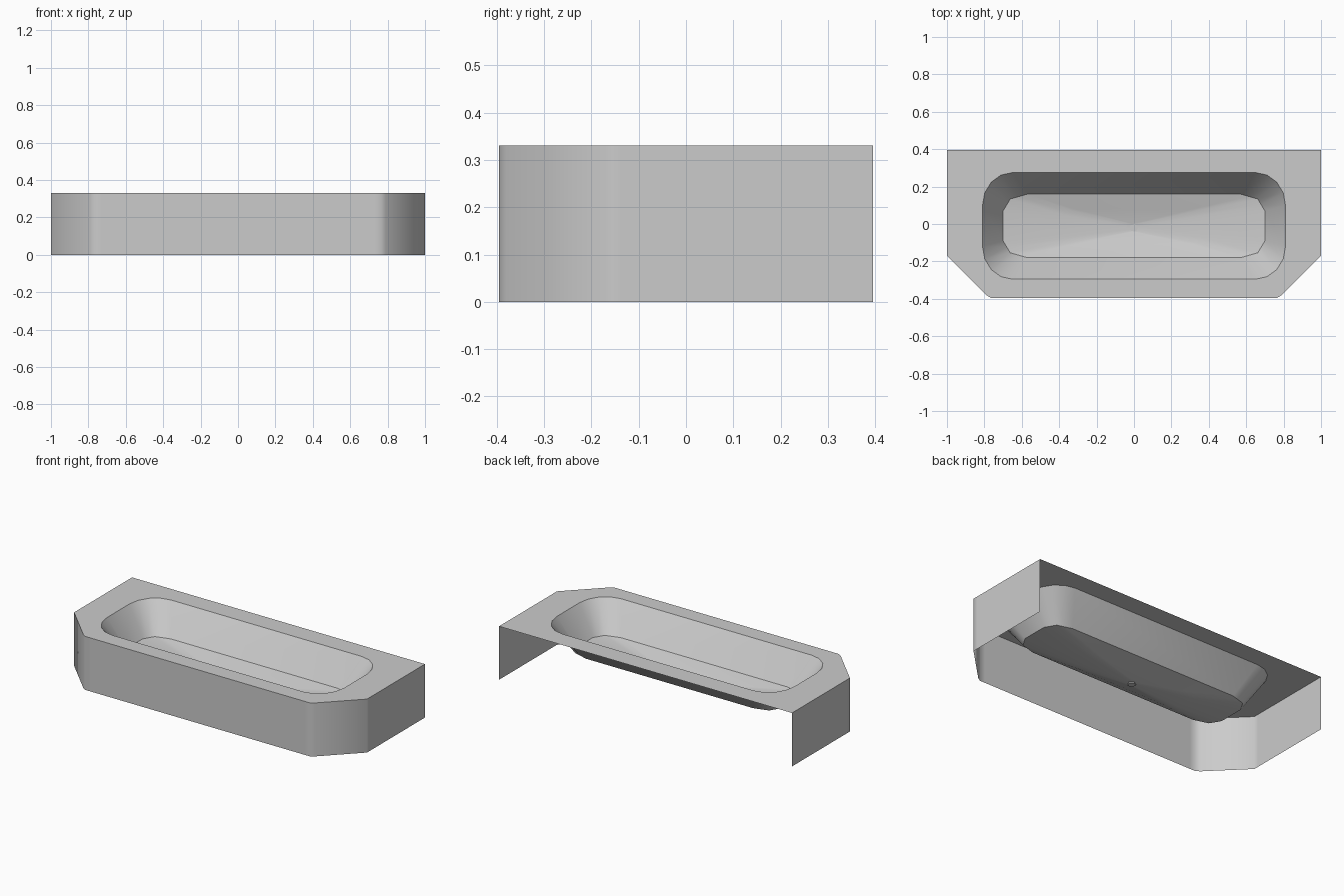
import bpy
import bmesh
from math import sin, cos, pi, radians
from mathutils import Vector

if "Cube" in bpy.data.objects:
    bpy.data.objects.remove(bpy.data.objects["Cube"])

TOP = 0.33
grey = bpy.data.materials.new("ceramic_grey")
grey.use_nodes = True
grey.diffuse_color = (0.6, 0.6, 0.6, 1)
grey.node_tree.nodes["Principled BSDF"].inputs["Base Color"].default_value = (0.6, 0.6, 0.6, 1)


def finish(bm, name, smooth_angle=None):
    mesh = bpy.data.meshes.new(name)
    bm.to_mesh(mesh)
    bm.free()
    obj = bpy.data.objects.new(name, mesh)
    bpy.context.collection.objects.link(obj)
    mesh.materials.append(grey)
    if smooth_angle:
        bpy.ops.object.select_all(action='DESELECT')
        obj.select_set(True)
        bpy.context.view_layer.objects.active = obj
        bpy.ops.object.shade_smooth_by_angle(angle=radians(smooth_angle))
    return obj


def rounded_outline(w, front, back, rx, ry, z, segs):
    """Rounded rectangle with five points per corner; arcs drawn with segs chords."""
    pts = []
    for q, (sx, y) in enumerate([(1, back), (-1, back), (-1, front), (1, front)]):
        c = Vector((sx * (w - rx), y - ry if y == back else y + ry, z))

        def arc(i):
            a = pi / 2 * (q + i / segs)
            return c + Vector((rx * cos(a), ry * sin(a), 0))
        for k in range(5):
            t = k / 4 * segs
            i = min(int(t), segs - 1)
            pts.append(arc(i).lerp(arc(i + 1), t - i))
    return pts


def skin(bm, rings):
    """Join successive closed rings with quads, returning the vertex rings."""
    rows = [[bm.verts.new(p) for p in r] for r in rings]
    for a, b in zip(rows, rows[1:]):
        for i in range(len(a)):
            j = (i + 1) % len(a)
            bm.faces.new((a[i], a[j], b[j], b[i]))
    return rows


# Body outline: open back, straight sides, cut front corners
half = [(1, 0.395), (1, -0.14), (1, -0.17), (0.79, -0.38), (0.765, -0.395), (0.73, -0.395)]
outline = half + [(-x, y) for x, y in reversed(half)]

# Apron: single skin around the sides and front
bm = bmesh.new()
rows = [[bm.verts.new((x, y, z)) for x, y in outline] for z in (0, TOP)]
for i in range(len(outline) - 1):
    bm.faces.new((rows[0][i + 1], rows[0][i], rows[1][i], rows[1][i + 1]))
finish(bm, "apron", 50)

# Basin: sloping wall, dished floor and a small sunken drain
rim = rounded_outline(0.81, -0.295, 0.275, 0.16, 0.175, TOP, 4)
floor = rounded_outline(0.70, -0.18, 0.16, 0.13, 0.09, 0.155, 2)
centre = Vector((0, -0.02, 0.10))


def drain_ring(z):
    corners = [Vector((0.024 * cos((4 * k + 0.5) * pi / 10), 0.024 * sin((4 * k + 0.5) * pi / 10), 0))
               for k in range(5)]
    return [corners[i // 4].lerp(corners[(i // 4 + 1) % 5], i % 4 / 4)
            + Vector((0, centre.y, z)) for i in range(20)]


dish = [centre.lerp(p, 0.55) for p in floor]
for p in dish:
    p.z = 0.118
bm = bmesh.new()
rows = skin(bm, [rim, floor, dish, drain_ring(centre.z), drain_ring(centre.z - 0.008)])
bm.faces.new(rows[-1])
finish(bm, "basin", 25)

# Rim: flat deck with the basin opening left out
bm = bmesh.new()
edges = []
for loop in ([Vector((x, y, TOP)) for x, y in outline], rim):
    vs = [bm.verts.new(p) for p in loop]
    edges += [bm.edges.new((vs[i - 1], vs[i])) for i in range(len(vs))]
bmesh.ops.triangle_fill(bm, use_beauty=True, edges=edges, normal=(0, 0, 1))
bm.normal_update()
for f in bm.faces:
    if f.normal.z < 0:
        f.normal_flip()
finish(bm, "rim_deck")
